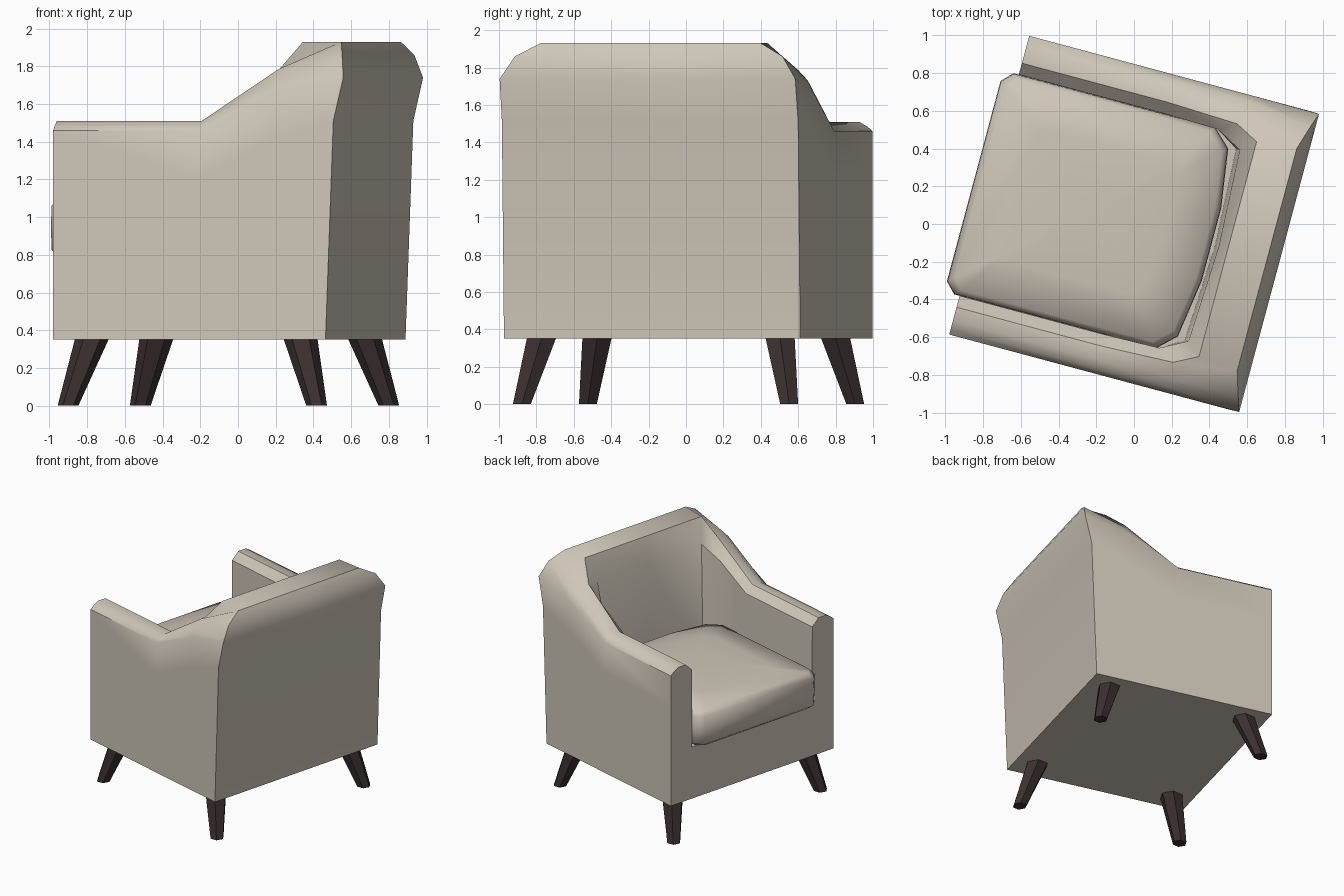
import bpy, bmesh, math
from mathutils import Matrix, Vector

if "Cube" in bpy.data.objects:
    bpy.data.objects.remove(bpy.data.objects["Cube"])

TURN = Matrix.Rotation(math.radians(-15), 4, 'Z')  # chair is turned in plan


def material(name, rgb):
    m = bpy.data.materials.new(name)
    m.diffuse_color = (*rgb, 1)
    m.use_nodes = True
    m.node_tree.nodes["Principled BSDF"].inputs["Base Color"].default_value = m.diffuse_color
    return m


FABRIC = material("beige fabric", (0.62, 0.565, 0.48))
WOOD = material("dark brown wood", (0.045, 0.03, 0.03))


def finish(bm, name, mat, smooth_angle=None):
    bmesh.ops.recalc_face_normals(bm, faces=bm.faces)
    bm.transform(TURN)
    me = bpy.data.meshes.new(name)
    bm.to_mesh(me)
    bm.free()
    me.materials.append(mat)
    if smooth_angle:
        me.shade_smooth()
        me.set_sharp_from_angle(angle=math.radians(smooth_angle))
    ob = bpy.data.objects.new(name, me)
    bpy.context.collection.objects.link(ob)
    return ob


def bridge(bm, r0, r1, closed):
    n = len(r0)
    for i in range(n if closed else n - 1):
        j = (i + 1) % n
        bm.faces.new((r0[i], r0[j], r1[j], r1[i]))


# Body: one wall section (outer bottom -> over the top -> inner bottom)
# carried from the arm front round the corner to the back centre, then mirrored.
def arm(x):
    yz = [(.82, .35), (.82, 1.2), (.82, 1.46), (.79, 1.485), (.745, 1.51),
          (.67, 1.51), (.607, 1.45), (.605, .79)]
    return [(x, y, z) for y, z in yz]


shoulder = [(.38, .82, .35), (.40, .82, 1.4), (.42, .82, 1.66), (.43, .79, 1.73),
            (.42, .735, 1.785), (.39, .655, 1.77), (.30, .60, 1.62), (.30, .605, .79)]
corner = [(.70, .82, .35), (.743, .82, 1.51), (.797, .818, 1.74), (.77, .74, 1.86),
          (.73, .61, 1.93), (.515, .59, 1.93), (.44, .525, 1.74), (.42, .525, .79)]
middle = [(x + (.025 if i > 5 else 0), 0, z) for i, (x, y, z) in enumerate(corner)]
half = [arm(-.795), arm(0), shoulder, corner]
stations = half + [middle] + [[(x, -y, z) for x, y, z in s] for s in reversed(half)]

bm = bmesh.new()
rings = [[bm.verts.new(p) for p in s] for s in stations]
for a, b in zip(rings, rings[1:]):
    bridge(bm, a, b, False)
bm.faces.new([r[-1] for r in rings])             # seat deck
bm.faces.new([r[0] for r in rings])              # underside
bm.faces.new(rings[0] + rings[-1][::-1])         # front panel with arm ends
finish(bm, "armchair_body", FABRIC, 42)

# Seat cushion: plan outline stacked in levels with a gentle crown
side = [(-.88, .55), (-.825, .607), (.283, .607), (.379, .516), (.425, .2)]
outline = side + [(x, -y) for x, y in reversed(side)]
levels = [(.93, .79), (.995, .825), (1, .95), (.995, 1.06), (.95, 1.10), (.6, 1.125), (.25, 1.135)]
bm = bmesh.new()
cx = -.225
loops = [[bm.verts.new((cx + (x - cx) * s, y * s, z)) for x, y in outline] for s, z in levels]
for a, b in zip(loops, loops[1:]):
    bridge(bm, a, b, True)
bm.faces.new(loops[0])
bm.faces.new(loops[-1])
finish(bm, "seat_cushion", FABRIC, 50)


# Legs: tapered six-sided pegs, splayed outwards
def leg(name, foot, top):
    bm = bmesh.new()
    ends = []
    for (x, y), r, z in ((foot, .055, 0), (top, .09, .355)):
        ends.append([bm.verts.new((x + r * math.cos(t), y + r * math.sin(t), z))
                     for t in (math.radians(60 * i + 15) for i in range(6))])
    bridge(bm, ends[0], ends[1], True)
    for e in ends:
        bm.faces.new(e)
    finish(bm, name, WOOD)


for label, s in (("left", 1), ("right", -1)):
    leg("front_leg_" + label, (-.735, .74 * s), (-.625, .66 * s))
    leg("back_leg_" + label, (.63, .74 * s), (.52, .66 * s))
